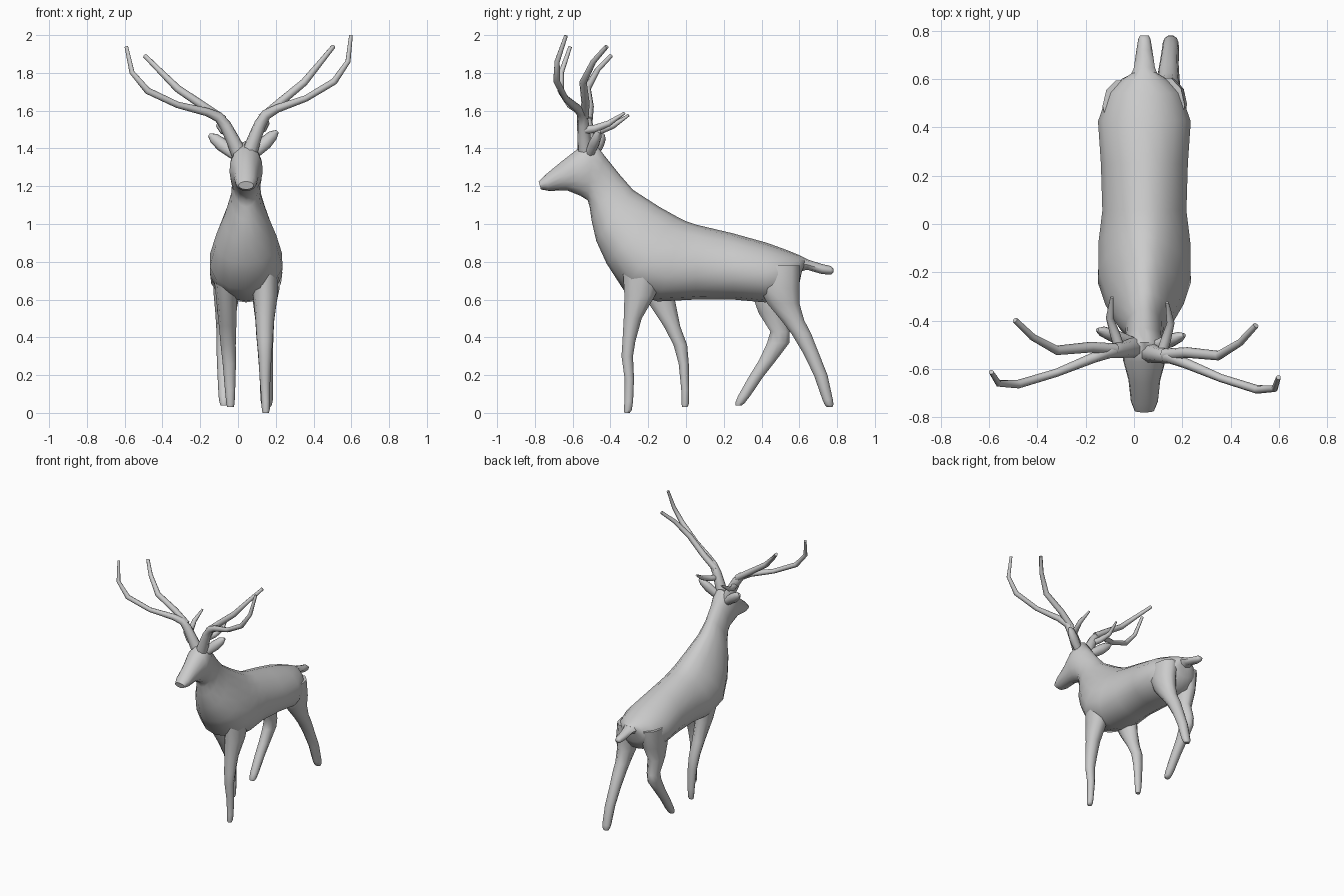
import bpy, bmesh, math
from mathutils import Vector, Matrix

CX = 0.043  # body centre line


def loft(name, rings, sharp=60):
    """Skin a list of equal-length vertex rings and cap both ends."""
    bm = bmesh.new()
    loops = [[bm.verts.new(p) for p in r] for r in rings]
    n = len(loops[0])
    for a, b in zip(loops, loops[1:]):
        for i in range(n):
            j = (i + 1) % n
            bm.faces.new((a[i], a[j], b[j], b[i]))
    bm.faces.new(loops[0][::-1])
    bm.faces.new(loops[-1])
    bmesh.ops.recalc_face_normals(bm, faces=bm.faces)
    me = bpy.data.meshes.new(name)
    bm.to_mesh(me)
    bm.free()
    me.shade_smooth()
    me.set_sharp_from_angle(angle=math.radians(sharp))
    ob = bpy.data.objects.new(name, me)
    bpy.context.collection.objects.link(ob)
    return ob


def circle(n):
    return [(math.cos(2 * math.pi * i / n), math.sin(2 * math.pi * i / n)) for i in range(n)]


def trunk(name, sections, n=16):
    """Sections: top y, top z, bottom y, bottom z, half width, egg bias."""
    rings = []
    for ty, tz, by, bz, hw, k in sections:
        top, bot = Vector((CX, ty, tz)), Vector((CX, by, bz))
        mid, up = (top + bot) / 2, (top - bot) / 2
        rings.append([mid + up * s + Vector((hw * c * (1 - k * s), 0, 0)) for c, s in circle(n)])
    return loft(name, rings)


def leg(name, sections, n=10):
    """Sections: x, y, z, half x, half y (horizontal rings)."""
    return loft(name, [[Vector((x + rx * c, y + ry * s, z)) for c, s in circle(n)]
                       for x, y, z, rx, ry in sections])


def tube(name, pts, xf, n=8, flat=1.0):
    """Tapered tube along points x, y, z, radius."""
    P = [Vector(p[:3]) for p in pts]
    rings = []
    for i, p in enumerate(pts):
        t = (P[min(i + 1, len(P) - 1)] - P[max(i - 1, 0)]).normalized()
        u = t.cross(Vector((0.3, 1, 0.2))).normalized() if abs(t.y) < 0.8 else t.cross(Vector((0, 0, 1))).normalized()
        v = t.cross(u)
        rings.append([xf @ (P[i] + u * p[3] * c + v * p[3] * flat * s) for c, s in circle(n)])
    return loft(name, rings)


# head, neck and torso as one skin
trunk("body", [
    (-0.780, 1.225, -0.768, 1.183, 0.040, 0),
    (-0.745, 1.26, -0.725, 1.175, 0.056, 0),
    (-0.66, 1.33, -0.63, 1.178, 0.066, 0),
    (-0.57, 1.40, -0.56, 1.15, 0.088, -0.1),
    (-0.49, 1.44, -0.52, 1.125, 0.086, 0),
    (-0.43, 1.36, -0.51, 1.09, 0.074, 0),
    (-0.35, 1.26, -0.50, 1.02, 0.080, 0.1),
    (-0.28, 1.18, -0.475, 0.91, 0.115, 0.2),
    (-0.14, 1.09, -0.42, 0.79, 0.160, 0.25),
    (-0.05, 1.04, -0.33, 0.65, 0.190, 0.25),
    (0.00, 1.015, -0.15, 0.59, 0.190, 0.2),
    (0.06, 0.995, 0.05, 0.60, 0.174, 0.15),
    (0.25, 0.95, 0.25, 0.60, 0.180, 0.15),
    (0.43, 0.90, 0.42, 0.585, 0.192, 0.1),
    (0.54, 0.86, 0.55, 0.61, 0.150, 0),
    (0.60, 0.835, 0.60, 0.68, 0.095, 0),
    (0.64, 0.815, 0.61, 0.74, 0.045, 0),
])

# tail
trunk("tail", [
    (0.58, 0.84, 0.58, 0.74, 0.075, 0),
    (0.65, 0.81, 0.64, 0.758, 0.044, 0),
    (0.72, 0.788, 0.72, 0.735, 0.033, 0),
    (0.765, 0.778, 0.77, 0.732, 0.025, 0),
    (0.78, 0.765, 0.78, 0.745, 0.018, 0),
], n=8)

# legs in a walking pose
leg("front_leg_right", [
    (0.145, -0.22, 0.76, 0.07, 0.12),
    (0.145, -0.245, 0.62, 0.065, 0.085),
    (0.142, -0.282, 0.50, 0.05, 0.05),
    (0.142, -0.302, 0.38, 0.042, 0.036),
    (0.143, -0.311, 0.30, 0.035, 0.032),
    (0.143, -0.300, 0.18, 0.028, 0.026),
    (0.147, -0.303, 0.06, 0.022, 0.024),
    (0.147, -0.308, 0.015, 0.021, 0.022),
    (0.147, -0.312, 0.0, 0.016, 0.015),
])
leg("front_leg_left", [
    (-0.06, -0.17, 0.74, 0.07, 0.11),
    (-0.06, -0.135, 0.60, 0.055, 0.08),
    (-0.055, -0.075, 0.46, 0.046, 0.046),
    (-0.052, -0.030, 0.36, 0.04, 0.038),
    (-0.046, -0.012, 0.26, 0.035, 0.028),
    (-0.042, -0.004, 0.12, 0.027, 0.022),
    (-0.04, -0.004, 0.05, 0.022, 0.021),
    (-0.04, -0.006, 0.03, 0.017, 0.015),
])
leg("hind_leg_right", [
    (0.13, 0.49, 0.78, 0.08, 0.12),
    (0.145, 0.495, 0.66, 0.075, 0.11),
    (0.142, 0.515, 0.58, 0.062, 0.09),
    (0.142, 0.565, 0.49, 0.05, 0.064),
    (0.142, 0.61, 0.42, 0.046, 0.055),
    (0.145, 0.66, 0.32, 0.04, 0.044),
    (0.15, 0.713, 0.20, 0.036, 0.038),
    (0.152, 0.75, 0.07, 0.033, 0.029),
    (0.152, 0.757, 0.045, 0.028, 0.025),
    (0.152, 0.76, 0.03, 0.02, 0.016),
])
leg("hind_leg_left", [
    (-0.05, 0.49, 0.78, 0.08, 0.11),
    (-0.06, 0.46, 0.64, 0.07, 0.12),
    (-0.065, 0.455, 0.53, 0.055, 0.075),
    (-0.07, 0.498, 0.43, 0.044, 0.054),
    (-0.072, 0.488, 0.37, 0.042, 0.062),
    (-0.074, 0.433, 0.28, 0.038, 0.048),
    (-0.074, 0.370, 0.19, 0.034, 0.04),
    (-0.073, 0.308, 0.09, 0.03, 0.034),
    (-0.072, 0.287, 0.055, 0.026, 0.027),
    (-0.072, 0.28, 0.04, 0.02, 0.018),
])

# ears and antlers: the left set is mirrored with a slight roll
pivot = Vector((0.03, 0, 1.44))
mirrored = (Matrix.Translation(pivot + Vector((0, 0.022, 0))) @ Matrix.Rotation(-0.1, 4, 'Y')
            @ Matrix.Scale(-1, 4, Vector((1, 0, 0))) @ Matrix.Translation(-pivot))
for side, xf in (("right", Matrix.Identity(4)), ("left", mirrored)):
    tube("ear_" + side, [
        (0.08, -0.51, 1.37, 0.03), (0.145, -0.485, 1.43, 0.036),
        (0.185, -0.468, 1.47, 0.028), (0.208, -0.46, 1.49, 0.010)], xf, flat=0.8)
    tube("antler_beam_" + side, [
        (0.055, -0.53, 1.36, 0.044), (0.09, -0.54, 1.46, 0.036), (0.118, -0.545, 1.53, 0.032),
        (0.15, -0.55, 1.58, 0.028), (0.21, -0.575, 1.612, 0.022),
        (0.36, -0.638, 1.665, 0.017), (0.51, -0.685, 1.755, 0.018),
        (0.582, -0.682, 1.86, 0.014), (0.598, -0.635, 1.998, 0.010)], xf)
    tube("antler_upper_tine_" + side, [
        (0.125, -0.54, 1.56, 0.024), (0.22, -0.532, 1.642, 0.022), (0.35, -0.545, 1.75, 0.020),
        (0.44, -0.49, 1.86, 0.015), (0.505, -0.42, 1.94, 0.012)], xf)
    tube("antler_back_tine_" + side, [
        (0.11, -0.55, 1.495, 0.022), (0.132, -0.48, 1.505, 0.021),
        (0.152, -0.41, 1.532, 0.016), (0.137, -0.325, 1.588, 0.007)], xf)
